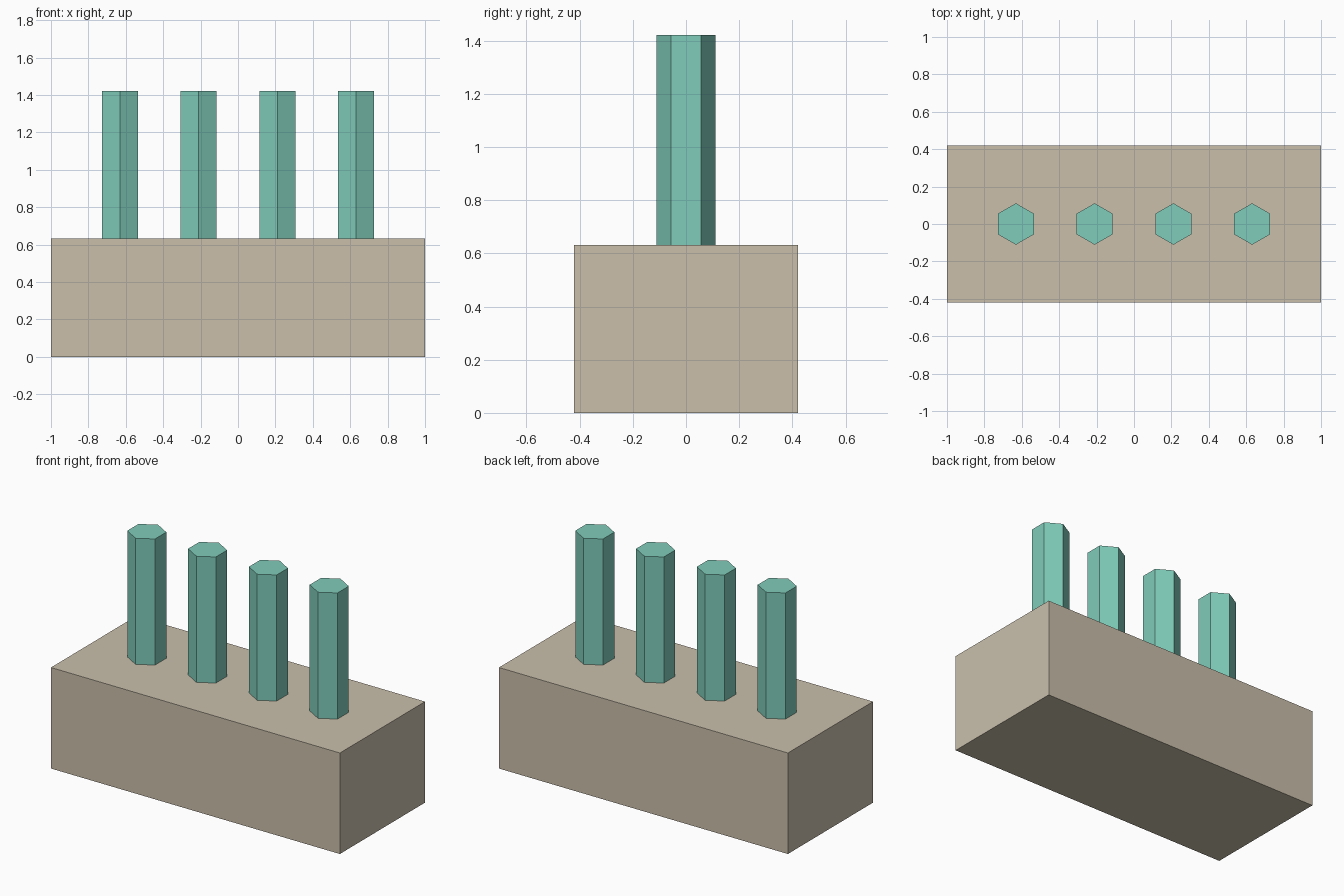
import bpy, math

if "Cube" in bpy.data.objects:
    bpy.data.objects.remove(bpy.data.objects["Cube"])


def material(name, srgb):
    m = bpy.data.materials.new(name)
    lin = [c / 12.92 if c <= 0.04045 else ((c + 0.055) / 1.055) ** 2.4 for c in srgb]
    m.diffuse_color = (*lin, 1.0)
    m.use_nodes = True
    m.node_tree.nodes["Principled BSDF"].inputs["Base Color"].default_value = m.diffuse_color
    return m


tan = material("warm tan", (0.79, 0.75, 0.67))
teal = material("soft teal", (0.50, 0.80, 0.73))

BASE_TOP, PEG_TOP = 0.632, 1.421

# Rectangular base block
bpy.ops.mesh.primitive_cube_add(size=1, location=(0, 0, BASE_TOP / 2))
base = bpy.context.object
base.name = "base_block"
base.scale = (2.0, 0.842, BASE_TOP)
bpy.ops.object.transform_apply(location=False, rotation=False, scale=True)
base.data.materials.append(tan)

# Row of four hexagonal pegs, corners pointing front and back
for i in range(4):
    bpy.ops.mesh.primitive_cylinder_add(
        vertices=6, radius=0.111, depth=PEG_TOP - BASE_TOP,
        location=((i - 1.5) * 0.421, 0, (BASE_TOP + PEG_TOP) / 2))
    peg = bpy.context.object
    peg.name = f"peg_{i + 1}"
    # the first cylinder vertex lies on the y axis, so no turn is needed
    peg.data.materials.append(teal)
